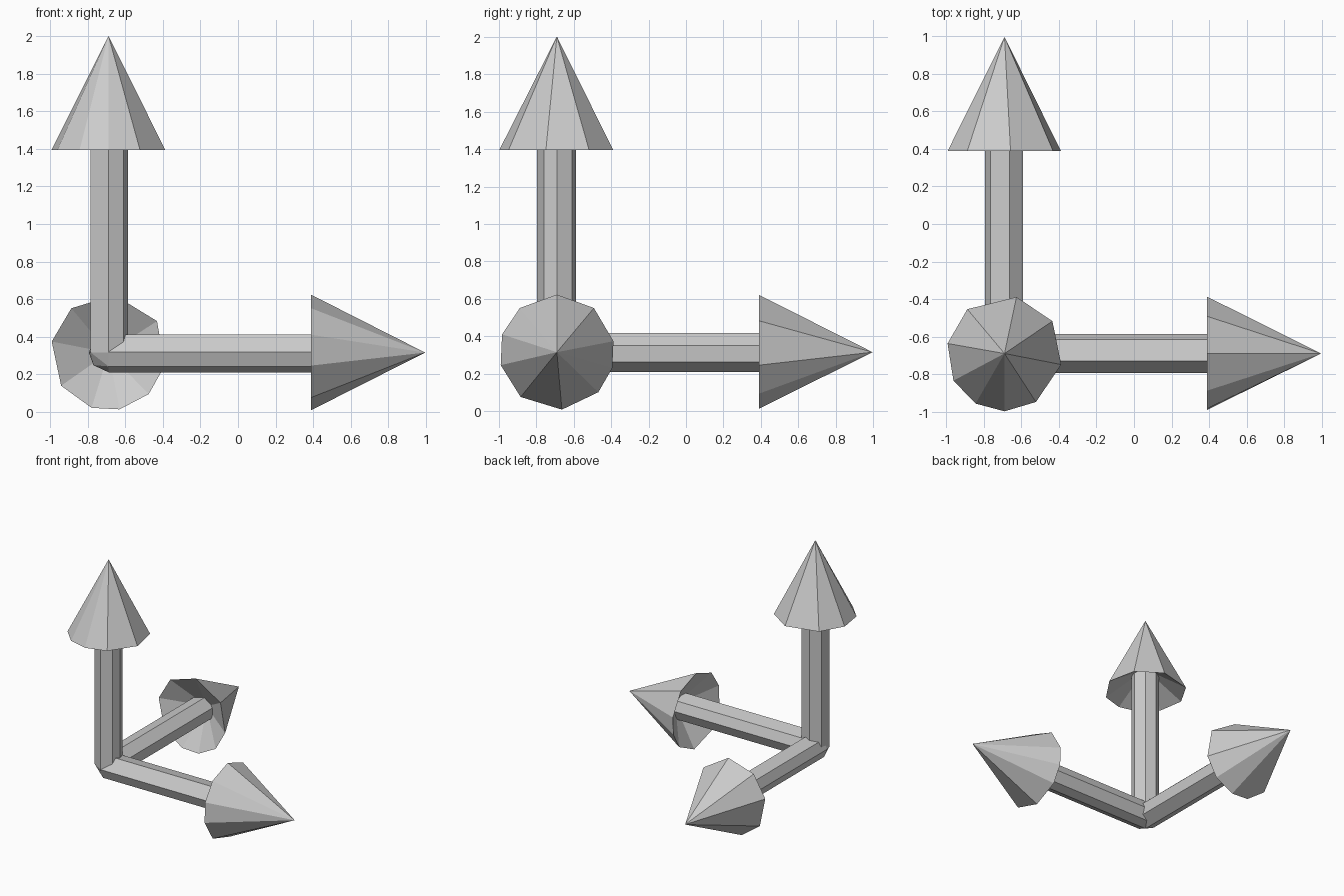
import bpy, bmesh
from math import sin, cos, radians
from mathutils import Vector

if "Cube" in bpy.data.objects:
    bpy.data.objects.remove(bpy.data.objects["Cube"])

CORNER = Vector((-0.69, -0.69, 0.315))
BASE, TIP, DENT = 1.08, 1.687, 0.19      # distances along each arrow
R_HEAD, R_SHAFT = 0.308, 0.105

X, Y, Z = Vector((1, 0, 0)), Vector((0, 1, 0)), Vector((0, 0, 1))
# name: direction, cross-section axes, head corner angles, shaft corner angles
ARROWS = {
    "right": (X, Y, Z, (11, 50, 90, 130, 162, 193, 231, 275, 316, 344),
              (0, 45, 112, 178, 225, 270, 310)),
    "back": (Y, X, Z, (33, 84, 130, 169, 215, 253, 281, 314, 347),
             (20, 75, 135, 180, 220, 270, 330)),
    "up": (Z, X, Y, (34, 78, 130, 170, 208, 240, 270, 303, 349),
           (0, 50, 100, 150, 205, 270, 320)),
}


def ring(bm, u, v, angles, radius, centre):
    return [bm.verts.new(centre + radius * (u * cos(radians(a)) + v * sin(radians(a))))
            for a in angles]


def finish(bm, name):
    bmesh.ops.recalc_face_normals(bm, faces=bm.faces[:])
    mesh = bpy.data.meshes.new(name)
    bm.to_mesh(mesh)
    bm.free()
    obj = bpy.data.objects.new(name, mesh)
    bpy.context.collection.objects.link(obj)


joint = bmesh.new()
for name, (d, u, v, head_angles, shaft_angles) in ARROWS.items():
    # pointed head with a hollowed base
    bm = bmesh.new()
    rim = ring(bm, u, v, head_angles, R_HEAD, CORNER + d * BASE)
    tip = bm.verts.new(CORNER + d * TIP)
    dent = bm.verts.new(CORNER + d * (BASE + DENT))
    for a, b in zip(rim, rim[1:] + rim[:1]):
        bm.faces.new((a, b, tip))
        bm.faces.new((b, a, dent))
    finish(bm, name + "_arrow_head")

    # faceted shaft
    bm = bmesh.new()
    start = ring(bm, u, v, shaft_angles, R_SHAFT, CORNER)
    end = ring(bm, u, v, shaft_angles, R_SHAFT, CORNER + d * (BASE + 0.17))
    bm.faces.new(start)
    bm.faces.new(end)
    for i in range(len(start)):
        bm.faces.new((start[i - 1], start[i], end[i], end[i - 1]))
    finish(bm, name + "_arrow_shaft")

    ring(joint, u, v, shaft_angles, R_SHAFT * 0.99, CORNER)

# chamfered corner where the three shafts meet
bmesh.ops.remove_doubles(joint, verts=joint.verts[:], dist=0.03)
bmesh.ops.convex_hull(joint, input=joint.verts[:])
bmesh.ops.delete(joint, geom=[p for p in joint.verts if not p.link_faces], context='VERTS')
finish(joint, "corner_joint")
